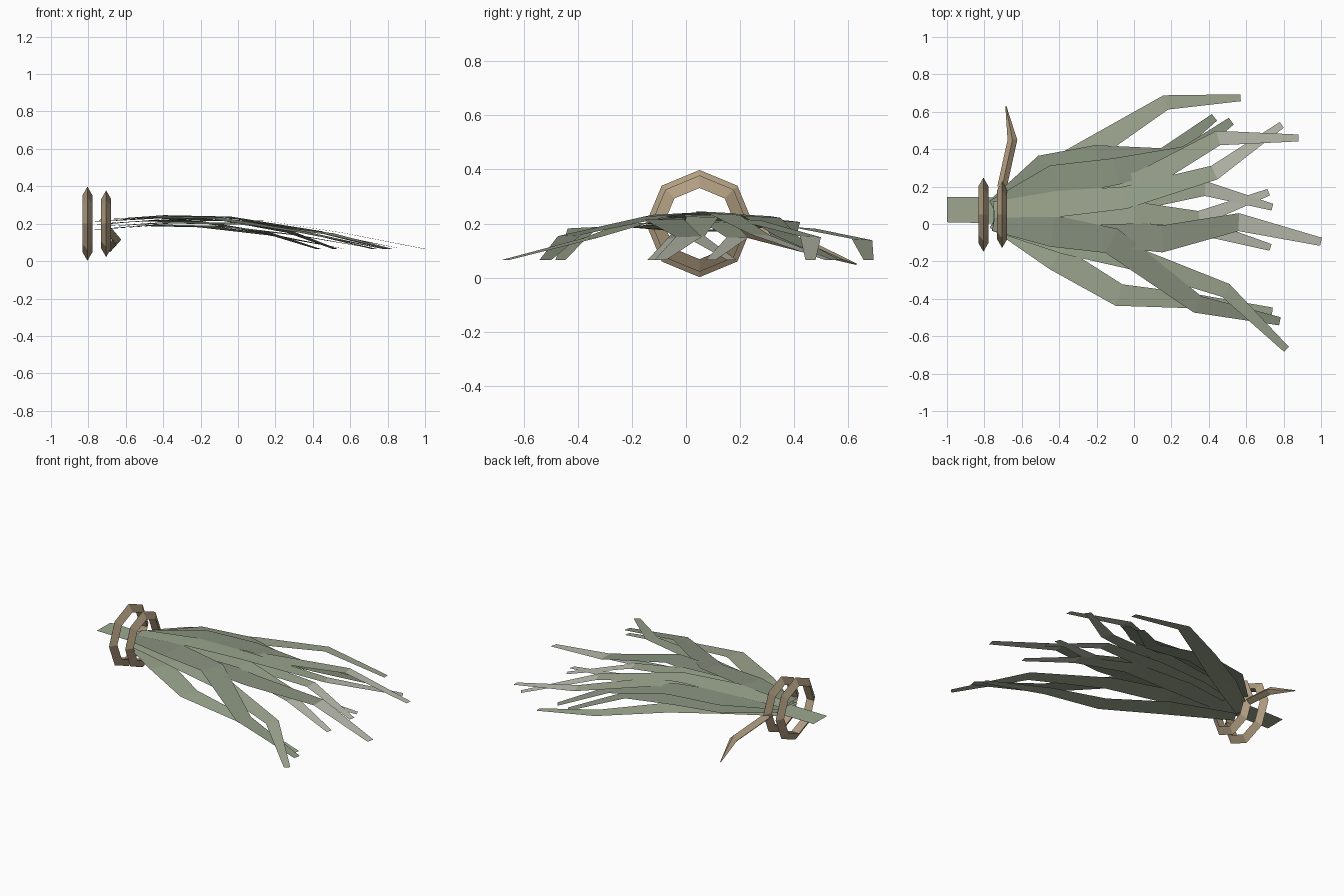
import bpy
import math
from mathutils import Vector

if "Cube" in bpy.data.objects:
    bpy.data.objects.remove(bpy.data.objects["Cube"])


def material(name, rgb):
    m = bpy.data.materials.new(name)
    m.diffuse_color = (*rgb, 1)
    m.use_nodes = True
    m.node_tree.nodes["Principled BSDF"].inputs["Base Color"].default_value = m.diffuse_color
    return m


LIGHT = material("light_leaf", (0.34, 0.39, 0.28))
DARK = material("dark_leaf", (0.25, 0.29, 0.215))
PALE = material("pale_tip", (0.50, 0.51, 0.43))
TWINE = material("twine", (0.44, 0.34, 0.22))


def mesh_object(name, verts, faces, *mats):
    me = bpy.data.meshes.new(name)
    me.from_pydata(verts, [], faces)
    for m in mats:
        me.materials.append(m)
    ob = bpy.data.objects.new(name, me)
    bpy.context.collection.objects.link(ob)
    return ob


def ribbon(name, path, widths, heights, mat, roll=0.0):
    """Flat strip along a 2D path, with a width and height at each point."""
    verts = []
    n = len(path)
    for i, (p, w, z) in enumerate(zip(path, widths, heights)):
        t = (path[min(i + 1, n - 1)] - path[max(i - 1, 0)]).normalized()
        side = Vector((-t.y, t.x)) * w / 2
        dz = roll * w / 2 if 0 < i < n - 1 else 0
        verts += [(*(p + side), z + dz), (*(p - side), z - dz)]
    faces = [(2 * i, 2 * i + 1, 2 * i + 3, 2 * i + 2) for i in range(n - 1)]
    return mesh_object(name, verts, faces, mat, PALE)


def leaf(name, mid, knee, tip, lift, dark):
    """Leaf fanning from the binding through a mid and a knee point to its tip."""
    mid, knee, tip = Vector(mid), Vector(knee), Vector(tip)
    root = Vector((-0.75, 0.045 + 0.06 * tip.y))
    shoulder = (root + mid) / 2
    if dark:  # broad leaves bow outwards
        shoulder.y += 0.3 * max(mid.y - 0.1, 0)
    path = [root, shoulder, mid, knee, tip]
    size = 1.2 if dark else 1.0
    widths = [w * size for w in (0.085, 0.14, 0.12, 0.08, 0.037)]
    heights = [0.19 + lift, 0.212 + lift, 0.205 + lift, 0.148 + lift / 3, 0.065]
    ob = ribbon(name, path, widths, heights, DARK if dark else LIGHT, -0.1 * tip.y)
    # the long central leaves have dry tips
    if tip.x > 0.7 and tip.y > -0.2:
        ob.data.polygons[-1].material_index = 1


# Fan of leaves: mid, knee, tip, lift in the stack, dark
fan = [
    ((-.18, .43), (.17, .65), (.57, .675), -.02, False),
    ((-.20, .35), (.16, .36), (.43, .57), .005, True),
    ((-.10, .28), (.28, .37), (.52, .55), .02, True),
    ((.03, .22), (.45, .46), (.88, .46), .01, False),
    ((-.05, .14), (.43, .275), (.79, .53), .03, False),
    ((-.05, .12), (.38, .19), (.74, .09), .0, False),
    ((.00, .06), (.35, .03), (.72, .17), .02, False),
    ((.15, -.08), (.56, .01), (1.0, -.095), .01, True),
    ((.05, .03), (.40, -.03), (.73, -.125), -.01, False),
    ((-.08, -.38), (.30, -.41), (.74, -.465), -.02, False),
    ((-.12, -.09), (.34, -.43), (.78, -.52), .025, True),
    ((.02, -.19), (.49, -.355), (.815, -.67), -.005, False),
]
for k, row in enumerate(fan, 1):
    leaf(f"leaf_{k:02d}", *row)

# Stem end sticking out behind the binding
ribbon("stem", [Vector((-1.0, .077)), Vector((-.8, .075)), Vector((-.6, .06))],
       (.135, .14, .14), (.19, .19, .19), LIGHT)

# Octagonal twine loops: triangular section with the ridge outwards
for name, x, r in (("front_loop", -.705, .147), ("rear_loop", -.805, .167)):
    bpy.ops.mesh.primitive_torus_add(major_segments=8, minor_segments=3, major_radius=r,
                                     minor_radius=.031, location=(x, .05, .20),
                                     rotation=(0, math.pi / 2, 0))
    ob = bpy.context.object
    ob.name = name
    ob.data.materials.append(TWINE)

# Loose twine tail tapering to a point
verts = []
for x, y, z, r in ((-.705, .20, .18, .026), (-.65, .45, .115, .026), (-.685, .63, .05, .003)):
    verts += [(x + r, y, z), (x, y, z + r), (x - r, y, z), (x, y, z - r)]
faces = [(j + i, j + i + 4, (j + 1) % 4 + i + 4, (j + 1) % 4 + i)
         for i in (0, 4) for j in range(4)]
faces += [(0, 1, 2, 3), (11, 10, 9, 8)]
mesh_object("twine_tail", verts, faces, TWINE)
